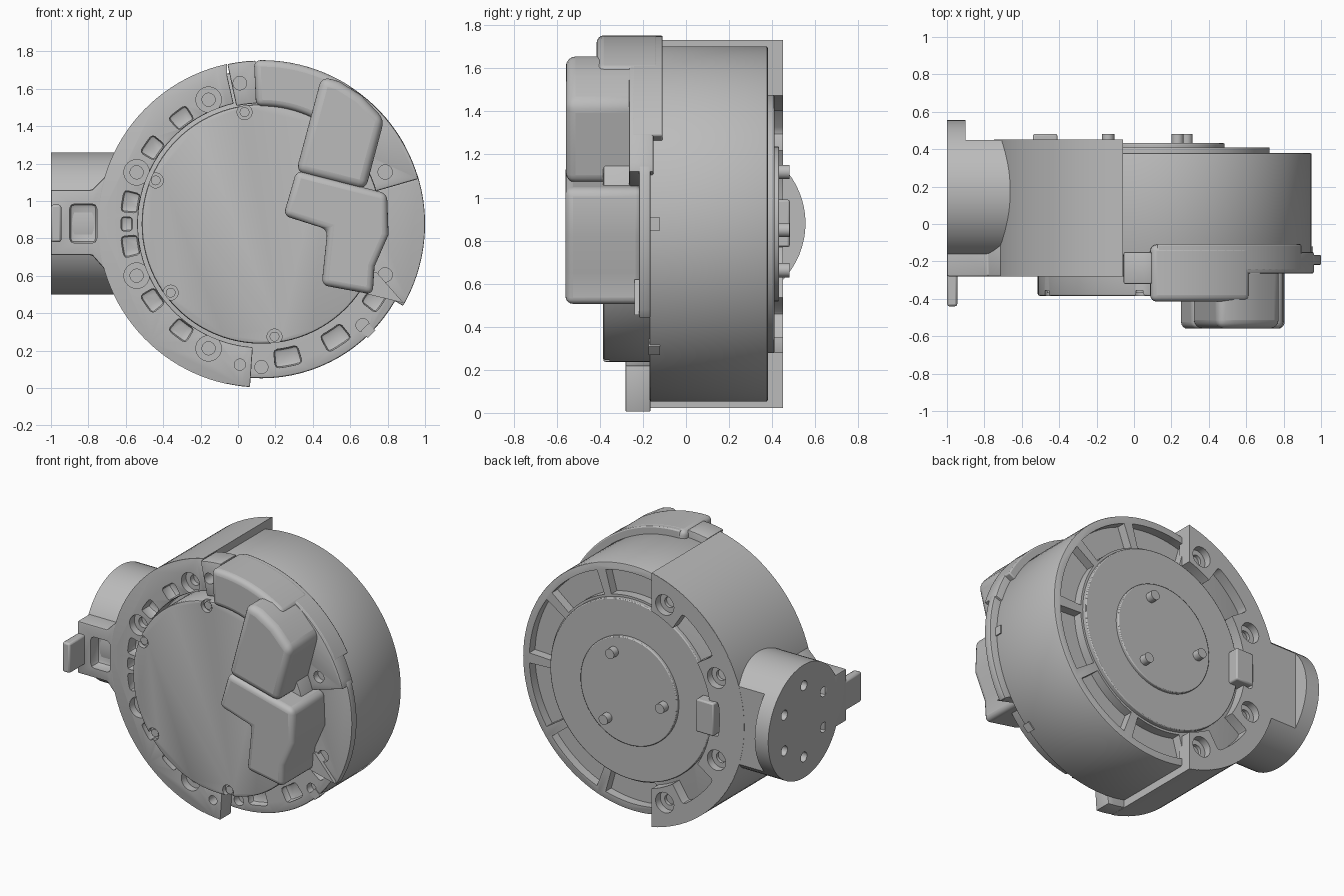
import bpy, bmesh
from math import sin, cos, pi, radians, acos, degrees
from mathutils import Matrix, Vector

if "Cube" in bpy.data.objects:
    bpy.data.objects.remove(bpy.data.objects["Cube"], do_unlink=True)

CX, CZ = 0.125, 0.877          # axis of the round housing
parts = []

grey = bpy.data.materials.new("plain grey")
grey.use_nodes = True
GREY = (0.5, 0.5, 0.5, 1)
grey.diffuse_color = GREY
grey.node_tree.nodes["Principled BSDF"].inputs["Base Color"].default_value = GREY


def polar(r, a):
    return (CX + r * cos(radians(a)), CZ + r * sin(radians(a)))


def arc(r, a0, a1, step=3):
    n = max(2, int(abs(a1 - a0) / step))
    return [polar(r, a0 + (a1 - a0) * i / n) for i in range(n + 1)]


def sector(r0, r1, a0, a1):
    return arc(r1, a0, a1) + arc(r0, a1, a0)


def left_ring(r0, r1, cut):
    """Ring outline kept only left of a vertical line."""
    a, b = (degrees(acos((cut - CX) / r)) for r in (r1, r0))
    return arc(r1, a, 360 - a) + arc(r0, 360 - b, b)


def circle(x, z, r, n=32):
    return [(x + r * cos(2 * pi * i / n), z + r * sin(2 * pi * i / n)) for i in range(n)]


def rect(x0, x1, z0, z1):
    return [(x0, z0), (x1, z0), (x1, z1), (x0, z1)]


def finish(name, bm, bevel=0, segs=2, keep=True):
    bmesh.ops.recalc_face_normals(bm, faces=bm.faces)
    me = bpy.data.meshes.new(name)
    bm.to_mesh(me)
    bm.free()
    ob = bpy.data.objects.new(name, me)
    bpy.context.collection.objects.link(ob)
    if bevel:
        m = ob.modifiers.new("bevel", 'BEVEL')
        m.width, m.segments, m.limit_method = bevel, segs, 'ANGLE'
        m.angle_limit = radians(40)
    if keep:
        me.materials.append(grey)
        parts.append(ob)
    return ob


def prism(name, pts, y0, y1, bevel=0, segs=2, keep=True):
    bm = bmesh.new()
    f = bm.faces.new([bm.verts.new((x, y0, z)) for x, z in pts])
    new = bmesh.ops.extrude_face_region(bm, geom=[f])["geom"]
    bmesh.ops.translate(bm, vec=(0, y1 - y0, 0),
                        verts=[v for v in new if isinstance(v, bmesh.types.BMVert)])
    return finish(name, bm, bevel, segs, keep)


def disc(name, r, y0, y1, bevel=0):
    return prism(name, circle(CX, CZ, r, 96), y0, y1, bevel)


def rod_x(name, x0, x1, y, z, r, n=64, keep=True):
    bm = bmesh.new()
    m = Matrix.Translation(((x0 + x1) / 2, y, z)) @ Matrix.Rotation(pi / 2, 4, 'Y')
    bmesh.ops.create_cone(bm, cap_ends=True, segments=n, radius1=r, radius2=r,
                          depth=abs(x1 - x0), matrix=m)
    return finish(name, bm, keep=keep)


def cut(ob, cutters):
    for c in cutters:
        c.hide_render = True
        m = ob.modifiers.new("cut", 'BOOLEAN')
        m.operation, m.object, m.solver = 'DIFFERENCE', c, 'EXACT'
    bpy.context.view_layer.update()
    me = bpy.data.meshes.new_from_object(ob.evaluated_get(bpy.context.evaluated_depsgraph_get()))
    ob.modifiers.clear()
    ob.data = me
    for c in cutters:
        bpy.data.objects.remove(c, do_unlink=True)


def pocket(pts, y0, y1, bevel=0):
    return prism("cutter", pts, y0, y1, bevel, 2, False)


def screw_holes(y, d):
    """Counterbored holes at the four bracket screws; d is the inward direction."""
    out = []
    for a in SCREWS:
        p = polar(0.722, a)
        out += [pocket(circle(*p, 0.068), y - d * 0.02, y + d * 0.05),
                pocket(circle(*p, 0.035), y - d * 0.03, y + d * 0.085)]
    return out


SCREWS = (113, 157.5, 202.5, 247)

# Drum with recessed cells on the back and slots on the front rim
drum = disc("drum", 0.825, -0.17, 0.38, 0.01)
cells = [pocket(sector(0.615, 0.775, a + 2.5, a + 33.5), 0.32, 0.42) for a in range(-108, 100, 36)]
cells += [pocket(sector(0.675, 0.775, a - h, a + h), -0.12, -0.2, 0.02)
          for a, h in ((-79, 5.5), (-57, 5.5), (-34, 4))]
cells += [pocket(circle(*polar(0.765, a), 0.035), -0.12, -0.2) for a in (-90, -45)]
cut(drum, cells)
for a in (-45, 0):
    prism("drum_catch", sector(0.78, 0.833, a - 2, a + 2), -0.175, -0.12)

# Stepped back plates and three pins
disc("back_plate", 0.6, 0.3, 0.41, 0.006)
disc("back_cap", 0.36, 0.35, 0.432, 0.006)
for a in (66, 186, 306):
    prism("back_pin", circle(*polar(0.265, a), 0.033), 0.4, 0.48)

# Front lid with round notches on its rim
lid = disc("front_lid", 0.64, -0.385, -0.1, 0.012)
notches = [(0.035, 1.475), (-0.44, 1.11), (-0.36, 0.51), (0.195, 0.275)]
cut(lid, [pocket(circle(x, z, 0.04), -0.355, -0.42) for x, z in notches])
for x, z in notches:
    prism("lid_screw", circle(x, z, 0.026), -0.37, -0.3)

# Bracket: outer wall, front flange and back flange
prism("bracket_wall", left_ring(0.815, 0.875, -0.06), -0.28, 0.45)
front = prism("bracket_front_flange", sector(0.66, 0.874, 103, 266), -0.281, -0.165, 0.006)
slots = [pocket(sector(0.665, 0.755, s * a + 180 - 4.5, s * a + 180 + 4.5), -0.2, -0.3, 0.02)
         for a in (9.5, 35, 53) for s in (-1, 1)]
slots += [pocket(sector(0.69, 0.75, 177, 183), -0.2, -0.3, 0.015),
          pocket(circle(0.01, 0.125, 0.03), -0.2, -0.3)]
cut(front, slots + screw_holes(-0.281, 1))
back = prism("bracket_back_flange", left_ring(0.625, 0.874, -0.06), 0.36, 0.451)
cut(back, screw_holes(0.451, -1) +
    [pocket(sector(0.58, 0.765, a - 12, a + 12), 0.3, 0.5, 0.02) for a in (135, 225)] +
    [pocket(sector(0.58, 0.69, 170, 190), 0.3, 0.5, 0.02)])
prism("back_pad", rect(-0.54, -0.41, 0.77, 0.99), 0.35, 0.482, 0.01)

# Side arm: round stub, flat on the back, with bolt holes in its end
arm = rod_x("side_arm", -1, -0.62, 0.175, 0.88, 0.38)
holes = [pocket(rect(-0.9, -0.5, 0.3, 1.5), 0.45, 0.7)]
for i in range(6):
    a = i * pi / 3 + pi / 6
    holes.append(rod_x("cutter", -1.05, -0.94, 0.175 + 0.24 * cos(a), 0.88 + 0.24 * sin(a),
                       0.033, 20, False))
cut(arm, holes)
tab = prism("arm_tab", [(-1, 0.71), (-0.78, 0.71), (-0.7, 0.62), (-0.7, 1.14), (-0.78, 1.06),
                        (-1, 1.06)], -0.28, -0.05, 0.01)
cut(tab, [pocket(rect(-0.9, -0.755, 0.775, 0.985), -0.2, -0.32, 0.025)])
prism("arm_hook", rect(-1, -0.945, 0.78, 0.98), -0.44, -0.2, 0.012)

# Front cover: end tab, raised body, stepped shelf and thin side plate
end_tab = prism("cover_end_tab", sector(0.645, 0.874, 92, 102), -0.32, -0.15, 0.008)
cut(end_tab, [pocket(circle(0.01, 1.63, 0.036), -0.2, -0.4)])
prism("cover_body", sector(0.63, 0.876, 55, 92.6), -0.415, -0.11, 0.035, 4)
prism("cover_skirt", sector(0.79, 0.875, 28, 90), -0.25, -0.108, 0.008)
shelf = prism("cover_shelf", sector(0.6, 0.874, 16, 60), -0.265, -0.15, 0.01)
plate = prism("cover_side_plate", sector(0.6, 0.875, -30, 18), -0.218, -0.165, 0.006)
cut(shelf, [pocket(circle(0.787, 1.155, 0.038), -0.22, -0.4)])
cut(plate, [pocket(circle(0.787, 0.605, 0.038), -0.19, -0.4)])

# Connector housing in two rounded blocks
prism("connector_upper", [(0.447, 1.665), (0.54, 1.64), (0.66, 1.565), (0.782, 1.436),
                          (0.682, 1.06), (0.31, 1.155)], -0.558, -0.22, 0.045, 4)
prism("connector_lower", [(0.313, 1.163), (0.797, 1.04), (0.805, 0.82), (0.73, 0.65),
                          (0.72, 0.5), (0.447, 0.55), (0.478, 0.848), (0.243, 0.922)],
      -0.56, -0.2, 0.035, 4)
prism("connector_foot", [(0.5, 0.56), (0.74, 0.62), (0.885, 0.455), (0.7, 0.5)], -0.24, -0.17)

# Smooth round surfaces, keep hard edges
bpy.context.view_layer.update()
for ob in bpy.context.selected_objects:
    ob.select_set(False)
for ob in parts:
    ob.select_set(True)
bpy.context.view_layer.objects.active = parts[0]
bpy.ops.object.shade_smooth_by_angle(angle=radians(30))
